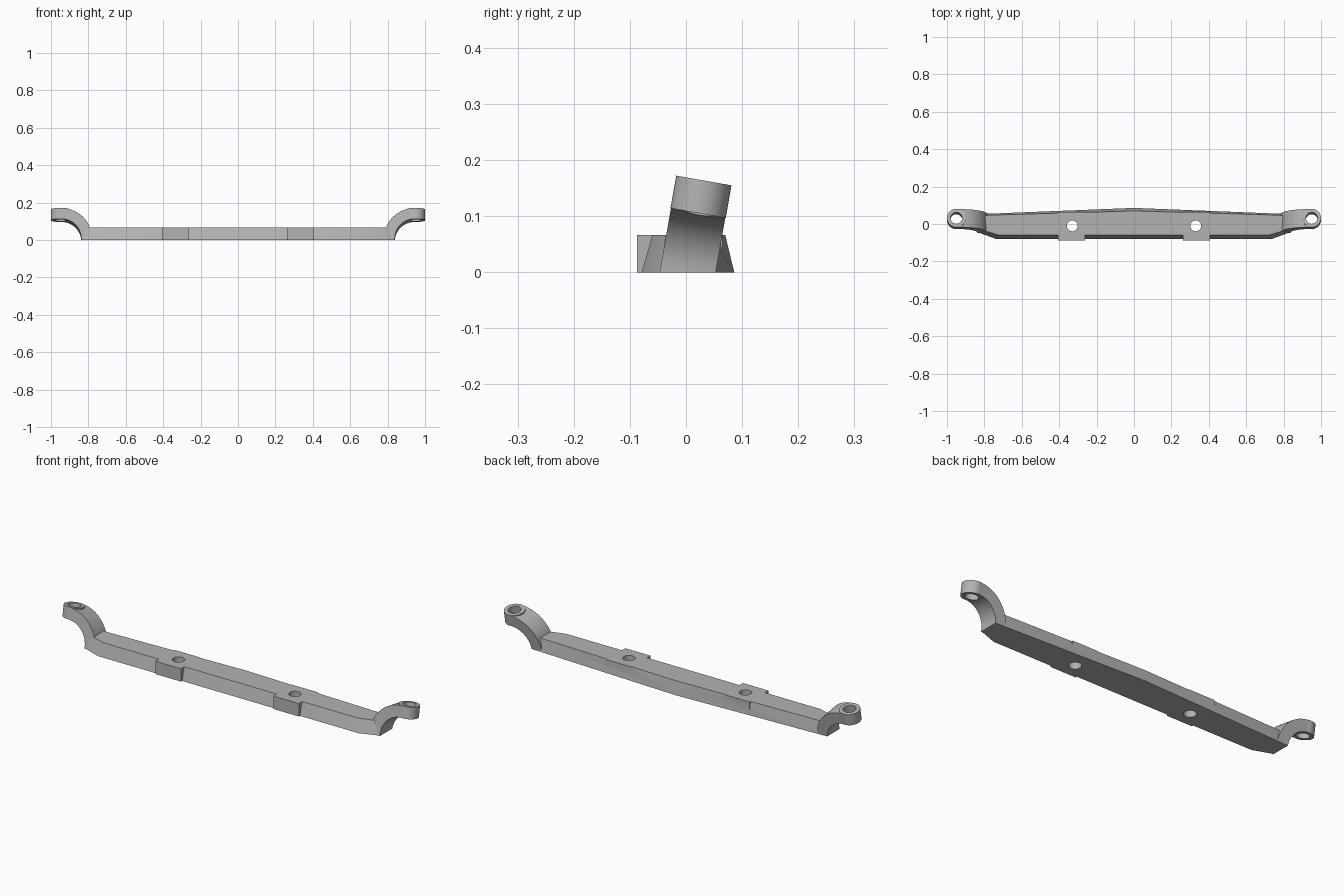
import bpy, bmesh
from math import radians, cos, sin, pi
from mathutils import Matrix, Vector

if "Cube" in bpy.data.objects:
    bpy.data.objects.remove(bpy.data.objects["Cube"], do_unlink=True)

grey = bpy.data.materials.new("cast_grey")
grey.use_nodes = True
grey.diffuse_color = (0.45, 0.45, 0.45, 1)
grey.node_tree.nodes["Principled BSDF"].inputs["Base Color"].default_value = (0.45, 0.45, 0.45, 1)


def make(name, bm):
    bmesh.ops.recalc_face_normals(bm, faces=bm.faces[:])
    mesh = bpy.data.meshes.new(name)
    bm.to_mesh(mesh)
    bm.free()
    mesh.materials.append(grey)
    obj = bpy.data.objects.new(name, mesh)
    bpy.context.collection.objects.link(obj)
    return obj


def loft(name, lower, upper, matrix=Matrix()):
    """Solid between two matching outlines."""
    bm = bmesh.new()
    a, b = [[bm.verts.new(matrix @ Vector(p)) for p in ring] for ring in (lower, upper)]
    bm.faces.new(a)
    bm.faces.new(b)
    for i in range(len(a)):
        j = (i + 1) % len(a)
        bm.faces.new((a[i], a[j], b[j], b[i]))
    return make(name, bm)


def cylinder(name, x, y, r, z0, z1, matrix=Matrix()):
    ring = [(x + r * cos(i * pi / 24), y + r * sin(i * pi / 24)) for i in range(48)]
    return loft(name, [(*p, z0) for p in ring], [(*p, z1) for p in ring], matrix)


def combine(obj, tool, operation):
    mod = obj.modifiers.new(operation, "BOOLEAN")
    mod.object, mod.operation, mod.solver = tool, operation, "EXACT"
    bpy.context.view_layer.objects.active = obj
    bpy.ops.object.modifier_apply(modifier=mod.name)
    bpy.data.objects.remove(tool, do_unlink=True)


def smooth(obj):
    bpy.ops.object.select_all(action="DESELECT")
    obj.select_set(True)
    bpy.context.view_layer.objects.active = obj
    bpy.ops.object.shade_smooth_by_angle(angle=radians(25))


# Beam with sloping sides, tapered ends and a slightly peaked back
def outline(half, z):
    return ([(x, y, z) for x, y in half]
            + [(-x, y, z) for x, y in reversed(half) if x > 0])


TOP = 0.066
beam = loft("beam",
            outline([(0, 0.086), (0.83, 0.053), (0.83, -0.046), (0.74, -0.079)], 0),
            outline([(0, 0.07), (0.80, 0.046), (0.80, -0.036), (0.72, -0.06)], TOP))

# Mounting pads and their bolt holes
for side in (1, -1):
    rect = [(side * x, y) for x, y in
            ((0.262, -0.0875), (0.406, -0.0875), (0.406, 0.065), (0.262, 0.065))]
    pad = loft("pad", [(*p, 0) for p in rect], [(*p, TOP) for p in rect])
    combine(beam, pad, "UNION")
for side in (1, -1):
    combine(beam, cylinder("hole", side * 0.33, -0.01, 0.029, -0.1, 0.2), "DIFFERENCE")
smooth(beam)

# Curved arms leaning back, each ending in an eye
lean = Matrix.Translation((0, 0.003, 0)) @ Matrix.Rotation(radians(-10), 4, "X")
CX, EYE, LOW, HIGH, HALF = 0.945, 0.95, 0.107, 0.166, 0.0492
for side, label in ((1, "left"), (-1, "right")):
    arc = [pi / 2 + i * pi / 48 for i in range(25)]
    profile = [(EYE, HIGH - 0.001)]
    profile += [(CX + (HIGH - 0.001) * cos(a), (HIGH - 0.001) * sin(a)) for a in arc]
    profile += [(CX - HIGH, -0.02), (CX - LOW, -0.02)]
    profile += [(CX + LOW * cos(a), LOW * sin(a)) for a in reversed(arc)]
    profile += [(EYE, LOW)]
    arm = loft(label + "_arm",
               [(side * x, -HALF, z) for x, z in profile],
               [(side * x, HALF, z) for x, z in profile], lean)
    combine(arm, cylinder("eye", side * EYE, 0, 0.05, LOW, HIGH, lean), "UNION")
    combine(arm, cylinder("hole", side * EYE, 0, 0.031, 0.05, 0.25, lean), "DIFFERENCE")

    # Trim the foot level with the underside of the beam
    bm = bmesh.new()
    bm.from_mesh(arm.data)
    cut = bmesh.ops.bisect_plane(bm, geom=bm.verts[:] + bm.edges[:] + bm.faces[:],
                                 plane_co=(0, 0, 0), plane_no=(0, 0, 1), clear_inner=True)
    edges = [e for e in cut["geom_cut"] if isinstance(e, bmesh.types.BMEdge)]
    bmesh.ops.holes_fill(bm, edges=edges, sides=0)
    bm.to_mesh(arm.data)
    bm.free()
    smooth(arm)
